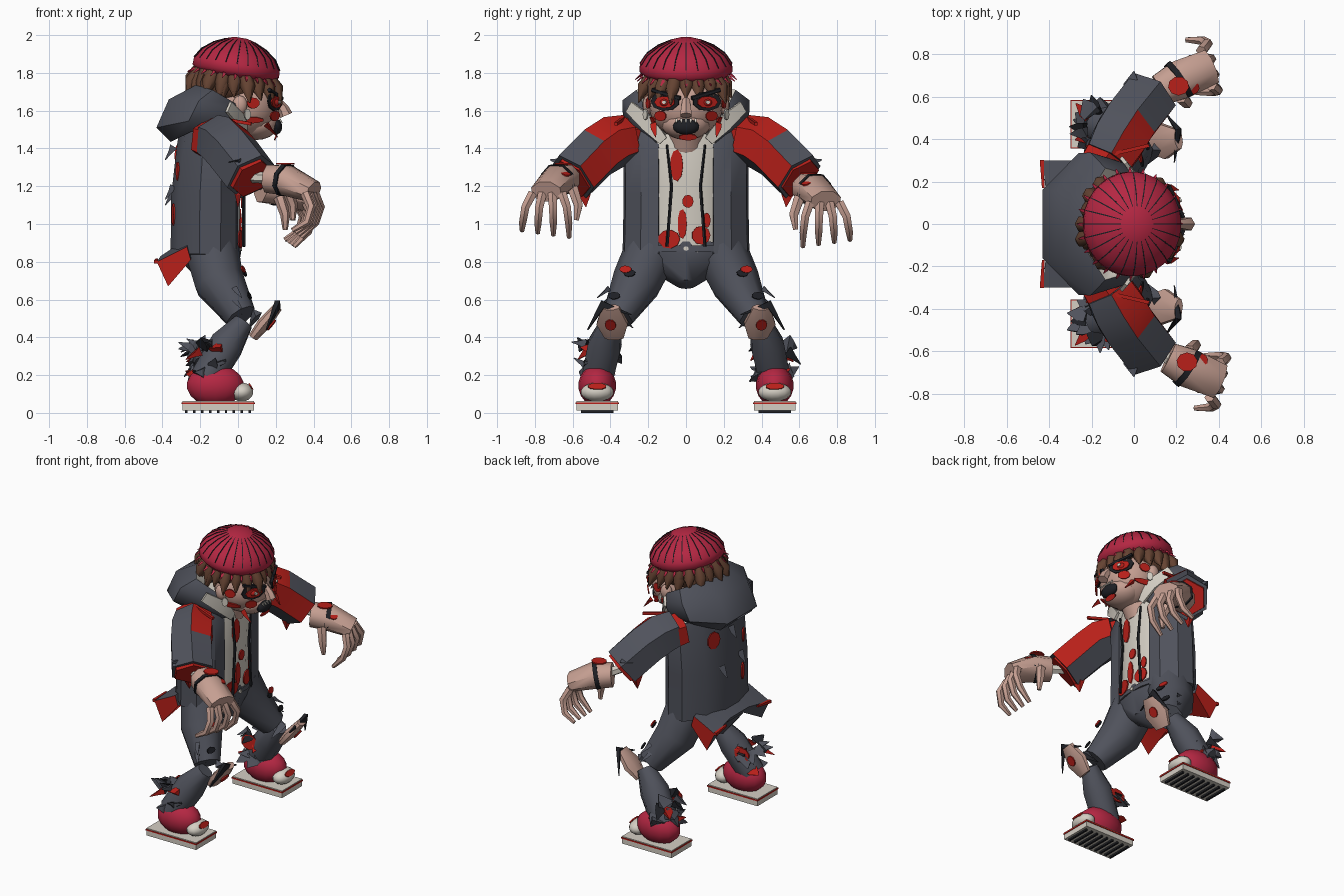
import bpy, bmesh, math, random
from mathutils import Vector as V

if "Cube" in bpy.data.objects:
    bpy.data.objects.remove(bpy.data.objects["Cube"])

random.seed(4)
COL = {"cloth_grey": (.08, .085, .107), "blood_red": (.48, .014, .01), "crimson": (.46, .02, .055),
       "skin": (.56, .345, .285), "off_white": (.66, .62, .55), "hair_brown": (.13, .056, .032),
       "near_black": (.013, .014, .018)}
MAT = {}
for k, c in COL.items():
    MAT[k] = bpy.data.materials.new(k)
    MAT[k].diffuse_color = (*c, 1)
GREY, RED, CRIM, SKIN, WHITE, BROWN, BLACK = COL


def finish(name, bm, mats, rule=None, angle=40):
    """Turn a bmesh into an object; rule picks the material slot of each face."""
    bmesh.ops.recalc_face_normals(bm, faces=bm.faces)
    bm.normal_update()
    for f in bm.faces:
        f.smooth = True
        if rule:
            f.material_index = rule(f.calc_center_median(), f.normal)
    for e in bm.edges:
        e.smooth = len(e.link_faces) == 2 and e.calc_face_angle(0) < math.radians(angle)
    me = bpy.data.meshes.new(name)
    bm.to_mesh(me)
    bm.free()
    for m in ([mats] if isinstance(mats, str) else mats):
        me.materials.append(MAT[m])
    ob = bpy.data.objects.new(name, me)
    bpy.context.collection.objects.link(ob)
    return ob


def tube(name, pts, radii, mats, n=8, s=1, rule=None, angle=50, shear=0):
    """Sweep an n-sided ellipse along points; s=-1 mirrors across y; shear leans the section in x."""
    bm = bmesh.new()
    pts = [V(p) for p in pts]
    total = (pts[-1] - pts[0]).normalized()
    ref = V((1, 0, 0)) if abs(total.z) > .8 else V((0, 0, 1))
    rings = []
    for i, p in enumerate(pts):
        d = (pts[min(i + 1, len(pts) - 1)] - pts[max(i - 1, 0)]).normalized()
        u = d.cross(ref).normalized()
        w = u.cross(d)
        a, b = radii[i] if isinstance(radii[i], tuple) else (radii[i], radii[i])
        ring = []
        for k in range(n):
            t = math.tau * (k + .5) / n
            q = p + u * a * math.cos(t) + w * b * math.sin(t)
            ring.append(bm.verts.new((q.x + shear * (q.z - p.z), q.y * s, q.z)))
        rings.append(ring)
    for r0, r1 in zip(rings, rings[1:]):
        for k in range(n):
            bm.faces.new((r0[k], r0[(k + 1) % n], r1[(k + 1) % n], r1[k]))
    bm.faces.new(rings[0])
    bm.faces.new(rings[-1])
    return finish(name, bm, mats, rule, angle)


def ball(name, loc, size, mat, s=1, u=14, v=9):
    bm = bmesh.new()
    bmesh.ops.create_uvsphere(bm, u_segments=u, v_segments=v, radius=1)
    for q in bm.verts:
        q.co = V((q.co.x * size[0] + loc[0], (q.co.y * size[1] + loc[1]) * s, q.co.z * size[2] + loc[2]))
    return finish(name, bm, mat)


def box(name, lo, hi, mat, s=1):
    bm = bmesh.new()
    bmesh.ops.create_cube(bm, size=1)
    for q in bm.verts:
        c = [lo[i] + (q.co[i] + .5) * (hi[i] - lo[i]) for i in range(3)]
        q.co = (c[0], c[1] * s, c[2])
    return finish(name, bm, mat)


def patch(name, loc, normal, rx, ry, mat, s=1, n=9):
    """Thin stain plate facing along normal."""
    d = V(normal).normalized() * .004
    return tube(name, [V(loc) - d, V(loc) + d], [(rx, ry)] * 2, mat, n, s)


def spike(name, a, b, r, mat, s=1, n=3):
    m = V(a).lerp(V(b), .4)
    return tube(name, [a, m, b], [r, (r, r * .5), .003], mat, n, s, angle=20)


# --- ribbed beanie, tilted forward
rim, axis = V((-.015, 0, 1.79)), V((.16, 0, .987)).normalized()
prof = [(-.01, .21), (.02, .24), (.06, .238), (.11, .205), (.155, .145), (.185, .08), (.198, .035)]
tube("beanie", [rim + axis * h for h, r in prof], [(r * 1.03, r * .97) for h, r in prof], CRIM, 32, angle=80)
side = axis.cross(V((0, 1, 0)))
for i in range(24):
    t = math.tau * i / 24
    out = side * math.cos(t) * .97 + V((0, 1, 0)) * math.sin(t) * 1.03
    tube("beanie_rib", [rim + axis * h + out * r for h, r in prof[2:6]], [.003, .004, .004, .002], BLACK, 4)
    a = rim + out * .23
    spike("beanie_fray", a, a + out * .03 - axis * .025, .01, CRIM)

# --- hair in overlapping pointed tufts
ball("hair_cap", (-.02, 0, 1.74), (.2, .21, .12), BROWN)
for layer, (count, drop, r1) in enumerate([(20, .13, .25), (15, .18, .24)]):
    for i in range(count):
        t = math.tau * (i + .5 * layer) / count
        if layer and math.cos(t) > .1:
            continue
        o, c = V((math.cos(t), math.sin(t), 0)), V((-.02, 0, 1.8 - .02 * math.cos(t)))
        drop_i = drop + random.uniform(-.025, .025)
        r_i = r1 + random.uniform(-.02, .02)
        tube("hair_tuft", [c + o * .18, c + o * (r_i - .03) - V((0, 0, drop_i * .45)), c + o * r_i - V((0, 0, drop_i))],
             [.038, .04, .004], BROWN, 6, angle=65)

# --- head and face
ball("head", (.04, 0, 1.63), (.18, .195, .18), SKIN, 1, 20, 12)
ball("jaw", (.1, 0, 1.53), (.115, .13, .085), SKIN, 1, 16, 10)
tube("neck", [(-.06, 0, 1.42), (.0, 0, 1.55)], [.1, .1], SKIN, 10)
tube("nose", [(.2, 0, 1.66), (.24, 0, 1.61), (.255, 0, 1.575)], [.02, .03, .035], SKIN, 6)
ball("mouth", (.2, 0, 1.515), (.035, .07, .042), BLACK)
for i in range(5):
    y = -.05 + i * .025
    spike("tooth", (.222, y, 1.555), (.235, y, 1.535), .008, WHITE, n=4)
patch("chin_blood", (.2, .01, 1.46), (1, 0, -.4), .05, .018, RED)
for s in (1, -1):
    patch("eye_socket", (.195, .11, 1.65), (1, .5, 0), .085, .052, BLACK, s)
    patch("eye_blood", (.203, .113, 1.645), (1, .5, 0), .06, .032, RED, s)
    ball("eye", (.195, .108, 1.643), (.024, .03, .022), RED, s)
    patch("pupil", (.219, .115, 1.645), (1, .4, 0), .012, .01, WHITE, s)
    tube("eyebrow", [(.232, .03, 1.665), (.165, .18, 1.71)], [.012, .012], BLACK, 5, s)
    patch("cheek_blood", (.195, .135, 1.572), (1, .8, -.2), .04, .028, RED, s)
    ball("ear", (.01, .2, 1.63), (.04, .03, .05), SKIN, s)
    patch("temple_blood", (.08, .2, 1.64), (.3, 1, 0), .035, .03, RED, s)
    patch("jaw_blood", (.06, .18, 1.55), (.2, 1, -.3), .08, .018, RED, s)
    spike("torn_cheek", (.15, .17, 1.53), (.21, .16, 1.46), .02, RED, s)
    patch("ear_bandage", (.05, .215, 1.58), (.7, 1, 0), .02, .03, WHITE, s)

# --- shirt with stains and cords
tube("shirt", [(-.16, 0, .84), (-.16, 0, 1.2), (-.14, 0, 1.45), (-.1, 0, 1.55)],
     [(.24, .17), (.26, .18), (.26, .17), (.2, .12)], WHITE, 12)
for y, z, a, b in [(-.05, 1.31, .035, .085), (.01, 1.12, .03, .035), (-.02, 1.0, .025, .08),
                   (.08, .94, .05, .05), (-.09, .92, .06, .05), (.11, 1.02, .02, .04)]:
    patch("shirt_blood", (.02 if z > 1.05 else .012, y, z), (1, y * 2, 0), a, b, RED)
for s in (1, -1):
    tube("hood_cord", [(.03, .1, 1.42), (.03, .075, 1.2), (.03, .1, .88)], [.007, .009, .009], BLACK, 5, s)

# --- open jacket: a sheet around the body, thickened
half = [(0, .14), (-.01, .23), (-.09, .31), (-.2, .32), (-.31, .22), (-.35, .07)]
plan = half + [(x, -y) for x, y in reversed(half)]
bm = bmesh.new()
rows = [[bm.verts.new((x * f + dx, y * g, z)) for x, y in plan] for z, f, g, dx in
        [(.84, 1.02, 1.05, 0), (1.15, 1.01, 1.03, 0), (1.4, .93, 1.04, 0), (1.5, .8, .92, -.03)]]
for r0, r1 in zip(rows, rows[1:]):
    for k in range(len(plan) - 1):
        bm.faces.new((r0[k], r0[k + 1], r1[k + 1], r1[k]))
mod = finish("jacket", bm, GREY, angle=34).modifiers.new("thickness", "SOLIDIFY")
mod.thickness = .025
for y, z, x, a, b in [(.15, 1.36, -.318, .05, .06), (-.13, 1.05, -.343, .025, .06), (-.17, 1.28, -.32, .02, .05)]:
    patch("back_blood", (x, y, z), (-1, y * 2, 0), a, b, RED)
for y, z in [(.0, 1.39), (-.1, 1.18), (.1, 1.15)]:
    spike("back_rag", (-.34, y, z + .02), (-.385, y, z - .05), .025, GREY)

# hood: slanted U-shaped roll, pale lining at the front ends
path = [(.01, .13, 1.46), (-.08, .25, 1.57), (-.19, .26, 1.6), (-.29, .13, 1.585)]
rad = [(.03, .05), (.055, .08), (.1, .11), (.13, .15)]
tube("hood", path + [(x, -y, z) for x, y, z in reversed(path)], rad + rad[::-1], [GREY, WHITE], 6, angle=50, shear=.45,
     rule=lambda c, n: int(c.x > -.17 and n.dot(V((-.02 - c.x, -c.y, 0)).normalized()) > .3))
for s in (1, -1):
    tube("collar_lining", [(.04, .12, 1.44), (.03, .2, 1.53), (-.05, .3, 1.62)],
         [(.012, .035), (.012, .06), (.012, .045)], WHITE, 4, s)

# flared jacket tail, red under its two hanging corners
bm = bmesh.new()
outer, inner = [(-.27, .88), (-.43, .8), (-.37, .67), (-.25, .81)], [(-.26, .93), (-.41, .83), (-.37, .78), (-.24, .84)]
cuts = [[bm.verts.new((x, y, z)) for x, z in sec] for y, sec in ((-.3, outer), (-.1, inner), (.1, inner), (.3, outer))]
for r0, r1 in zip(cuts, cuts[1:]):
    for k in range(4):
        bm.faces.new((r0[k], r0[(k + 1) % 4], r1[(k + 1) % 4], r1[k]))
bm.faces.new(cuts[0])
bm.faces.new(cuts[-1])
finish("jacket_tail", bm, [GREY, RED], lambda c, n: int(abs(c.y) > .12 and (abs(n.y) > .8 or (n.z < -.2 and n.x > 0))))
for s in (1, -1):
    tube("tail_hem", [(-.428, .17, .812), (-.434, .3, .8)], [.008, .014], RED, 4, s)

# --- pelvis and belt
tube("pelvis", [(-.14, 0, .89), (-.13, 0, .81), (-.09, 0, .68)], [(.31, .15), (.28, .15), (.06, .08)], GREY, 10)
tube("belt", [(-.14, 0, .855), (-.14, 0, .885)], [(.32, .16)] * 2, GREY, 12)
patch("buckle", (.018, 0, .87), (1, 0, 0), .015, .012, WHITE)

for s in (1, -1):
    # --- arm: torn red shoulder, sleeve with red cuff opening, bare bone
    tube("shoulder_tear", [(-.16, .27, 1.45), (-.1, .36, 1.43)], [.115, .125], RED, 6, s)
    tube("shoulder_strip", [(-.1, .33, 1.56), (.07, .37, 1.53)], [.012, .012], RED, 4, s)
    tube("sleeve", [(-.12, .31, 1.45), (-.075, .39, 1.43), (-.03, .47, 1.38), (.07, .6, 1.25)], [.13, .145, .145, .145],
         [GREY, RED], 6, s, angle=25,
         rule=lambda c, n: int((abs(c.y) < .42 and n.x > .3) or (.3 < abs(c.y) < .37 and n.x > 0 and n.z > .3)
                               or (abs(c.y) < .47 and n.x > .6)))
    tube("cuff_opening", [(.062, .592, 1.255), (.076, .608, 1.238)], [.125, .12], RED, 6, s)
    spike("cuff_flap", (.0, .54, 1.2), (.0, .53, 1.09), .045, RED, s, 4)
    spike("sleeve_rag", (.0, .62, 1.32), (.0, .72, 1.34), .05, GREY, s)
    patch("sleeve_gash", (.08, .5, 1.43), (.7, .1, .6), .03, .035, BLACK, s)
    # hand with wristband and curled fingers
    dx, dz = (-.03, -.05) if s > 0 else (.01, 0)
    off = V((dx, 0, dz))
    tube("arm_bone", [(.04, .57, 1.25), V((.2, .66, 1.24)) + off], [.03, .03], WHITE, 6, s)
    tube("palm", [V(p) + off for p in [(.15, .63, 1.24), (.25, .68, 1.23), (.39, .74, 1.17)]],
         [.08, (.1, .085), (.09, .06)], SKIN, 8, s)
    tube("wristband", [V((.228, .67, 1.235)) + off, V((.25, .685, 1.23)) + off], [(.1, .088), (.105, .09)], BLACK, 8, s)
    patch("hand_blood", V((.24, .65, 1.318)) + off, (0, 0, 1), .045, .05, RED, s)
    patch("wrist_blood", V((.31, .64, 1.27)) + off, (.5, -.3, 1), .03, .03, RED, s)
    for i in range(4):
        b = V((.395 - .016 * i, .655 + .053 * i, 1.16)) + off
        k = (i - 1.2) * .02
        tube("finger", [b, b + V((.03, k, -.07)), b + V((.005, k * 1.4, -.15)), b + V((-.07, k * 1.5, -.23 + .012 * i))],
             [.027, .025, .022, .013], SKIN, 6, s)
    tube("thumb", [V(p) + off for p in [(.25, .6, 1.19), (.28, .57, 1.1), (.28, .58, 1.02)]], [.032, .027, .014], SKIN, 6, s)

    # --- leg
    tube("thigh", [(-.14, .18, .86), (-.1, .26, .69), (.015, .36, .51)], [.145, .135, .085], GREY, 9, s)
    tube("shin", [(.03, .4, .48), (-.06, .43, .36), (-.17, .47, .18)], [.055, .095, .09], GREY, 8, s)
    tube("knee", [(.08, .38, .4), (.14, .39, .475), (.21, .4, .56)], [(.055, .025), (.09, .035), (.05, .025)], SKIN, 8, s)
    patch("knee_blood", (.178, .4, .465), (.75, .1, -.6), .03, .035, RED, s)
    tube("knee_shell", [(.15, .52, .44), (.21, .44, .575), (.19, .29, .52)], [.004, (.02, .03), .004], BLACK, 4, s)
    spike("knee_rag", (.1, .36, .53), (.06, .28, .45), .03, GREY, s)
    for y, z, x, m in [(.3, .74, .035, BLACK), (.32, .76, .028, RED), (.38, .62, .06, BLACK)]:
        patch("thigh_gash", (x, y, z), (.9, .2, .35), .033, .02, m, s)
    # ragged trouser hem
    for i in range(22):
        t = math.tau * i / 22
        o = V((math.cos(t), math.sin(t), 0))
        a = V((-.16, .46, random.uniform(.2, .37))) + o * .07
        spike("hem_rag", a, a + o * random.uniform(.04, .08) + V((-.02, 0, random.uniform(-.07, .05))),
              random.uniform(.03, .06), (GREY, BLACK, GREY, RED, GREY)[i % 5], s)
    patch("shin_blood", (-.17, .365, .33), (0, -1, .1), .06, .05, RED, s)
    for i in range(4):
        a = V((-.02, .36 + .09 * (i % 2) - .04, .57 + i * .03))
        spike("thigh_rag", a, a + V((.04, .06, -.05)), .018, GREY, s)

    # --- sneaker
    ball("shoe", (-.12, .47, .145), (.155, .1, .11), CRIM, s)
    ball("toe_cap", (.02, .47, .11), (.062, .088, .05), WHITE, s)
    patch("toe_blood", (.068, .47, .14), (.8, 0, .5), .05, .02, RED, s)
    box("sole", (-.295, .36, .012), (.085, .58, .062), WHITE, s)
    box("sole_stripe", (-.299, .356, .047), (.089, .584, .056), RED, s)
    for i in range(9):
        x = -.28 + i * .042
        box("tread", (x, .385, 0), (x + .013, .555, .014), BLACK, s)

for m in bpy.data.materials:
    if m.users and not m.is_grease_pencil:
        m.use_nodes = True
        m.node_tree.nodes["Principled BSDF"].inputs["Base Color"].default_value = m.diffuse_color
